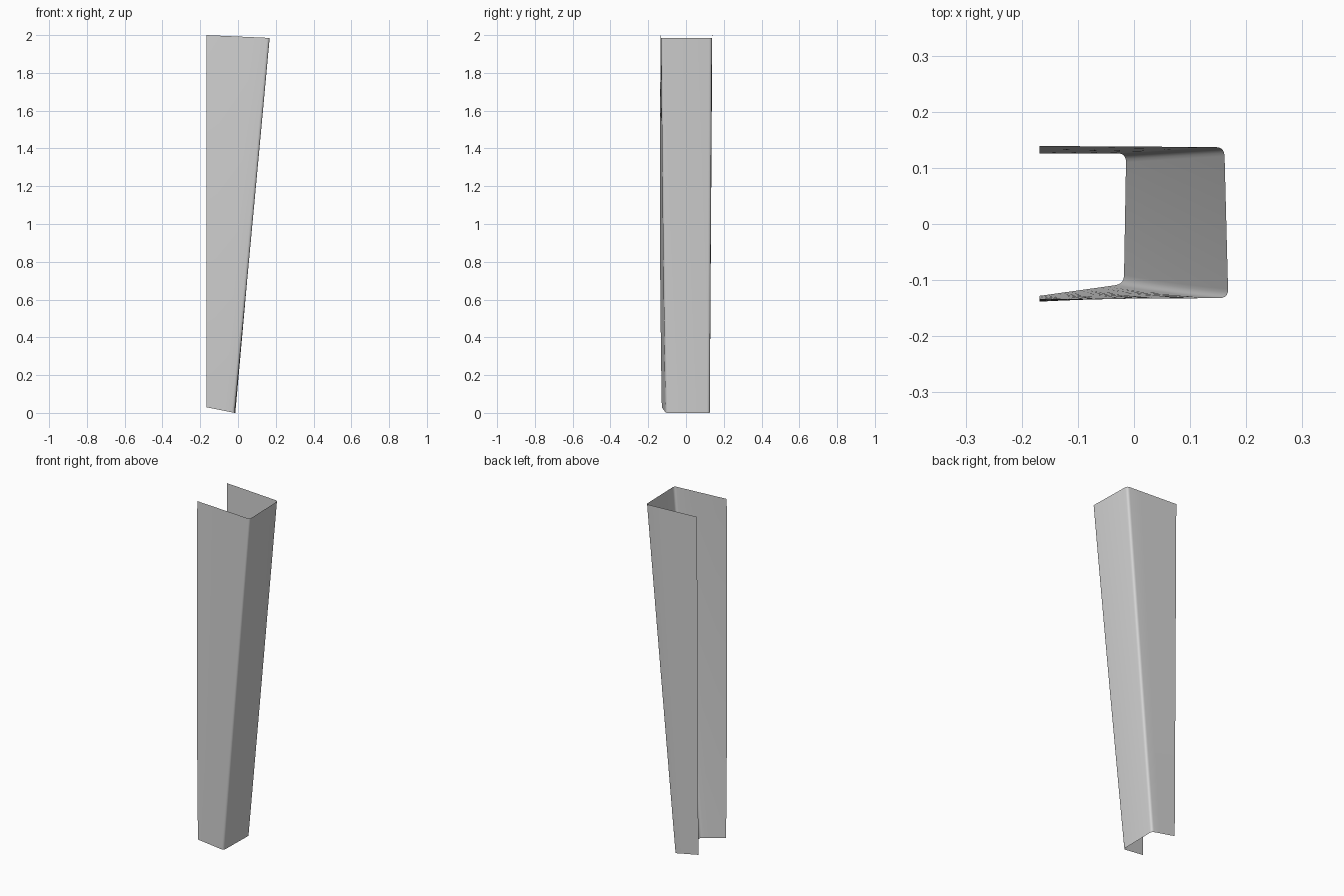
import bpy
import bmesh
from mathutils import Vector

default = bpy.data.objects.get("Cube")
if default:
    bpy.data.objects.remove(default, do_unlink=True)

FREE_X = -0.168      # both flanges end on this vertical plane
LEVELS = 16
FLANGE_STEPS = 4
ARC_STEPS = 5
RADIUS = 0.016


def mix(a, b, t):
    return a + (b - a) * t


def bend(corner, before, after):
    """Rounded corner between two straight runs."""
    start = corner + (before - corner).normalized() * RADIUS
    end = corner + (after - corner).normalized() * RADIUS
    steps = [i / ARC_STEPS for i in range(ARC_STEPS + 1)]
    return [mix(mix(start, corner, s), mix(corner, end, s), s) for s in steps]


def section(t):
    """Open channel outline at height fraction t, front flange first."""
    bulge = 4 * t * (1 - t)
    front_edge = Vector((FREE_X, mix(-0.128, -0.134, t) - 0.007 * bulge))
    front_corner = Vector((mix(-0.018, 0.168, t), mix(-0.107, -0.132, t) - 0.002 * bulge))
    back_corner = Vector((mix(-0.014, 0.161, t), mix(0.126, 0.137, t)))
    back_edge = Vector((FREE_X, mix(0.126, 0.139, t)))
    front_bend = bend(front_corner, front_edge, back_corner)
    back_bend = bend(back_corner, front_corner, back_edge)
    fractions = [i / FLANGE_STEPS for i in range(FLANGE_STEPS)]
    front = [mix(front_edge, front_bend[0], s) for s in fractions]
    back = [mix(back_edge, back_bend[-1], s) for s in reversed(fractions)]
    outline = front + front_bend + back_bend + back
    # Both cut ends slope down away from the open side
    points = []
    for p in outline:
        run = p.x - FREE_X
        points.append((p.x, p.y, mix(0.03 - 0.2 * run, 2 - 0.045 * run, t)))
    return points


# Folded sheet channel, lofted from bottom to top
bm = bmesh.new()
rings = [[bm.verts.new(p) for p in section(i / LEVELS)] for i in range(LEVELS + 1)]
for low, high in zip(rings, rings[1:]):
    for i in range(len(low) - 1):
        bm.faces.new((low[i], low[i + 1], high[i + 1], high[i]))
mesh = bpy.data.meshes.new("tapered_channel")
bm.to_mesh(mesh)
bm.free()

channel = bpy.data.objects.new("tapered_channel", mesh)
bpy.context.collection.objects.link(channel)

# Plain grey metal
grey = bpy.data.materials.new("plain_grey")
grey.use_nodes = True
colour = (0.65, 0.65, 0.65, 1)
grey.diffuse_color = colour
grey.node_tree.nodes["Principled BSDF"].inputs["Base Color"].default_value = colour
mesh.materials.append(grey)

bpy.ops.object.select_all(action="DESELECT")
channel.select_set(True)
bpy.context.view_layer.objects.active = channel
bpy.ops.object.shade_smooth_by_angle()
